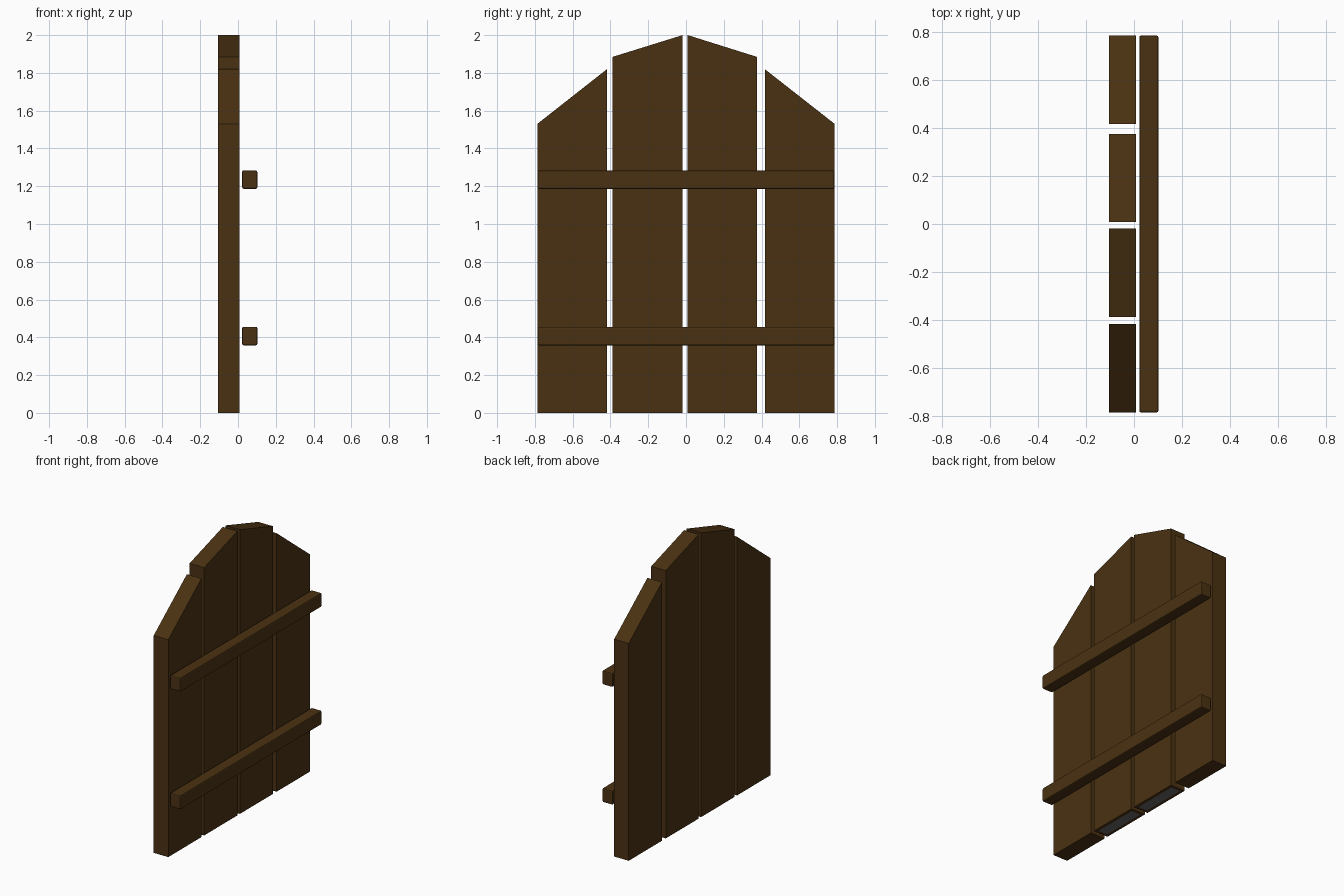
import bpy, bmesh

if "Cube" in bpy.data.objects:
    bpy.data.objects.remove(bpy.data.objects["Cube"])


def make_mat(name, col):
    m = bpy.data.materials.new(name)
    m.diffuse_color = (*col, 1)
    m.use_nodes = True
    m.node_tree.nodes["Principled BSDF"].inputs["Base Color"].default_value = m.diffuse_color
    return m


wood = make_mat("dark brown wood", (0.068, 0.031, 0.006))
grey = make_mat("grey", (0.13, 0.13, 0.13))
X0, X1 = -0.105, 0.008


def finish(bm, name):
    bmesh.ops.recalc_face_normals(bm, faces=bm.faces[:])
    me = bpy.data.meshes.new(name)
    bm.to_mesh(me)
    bm.free()
    me.materials.append(wood)
    me.materials.append(grey)
    ob = bpy.data.objects.new(name, me)
    bpy.context.collection.objects.link(ob)
    return ob


def plank(name, y0, y1, z0, z1, patch):
    # slanted-top board extruded through its thickness
    bm = bmesh.new()
    prof = [(y0, 0), (y1, 0), (y1, z1), (y0, z0)]
    f = bm.faces.new([bm.verts.new((X0, y, z)) for y, z in prof])
    r = bmesh.ops.extrude_face_region(bm, geom=[f])
    bmesh.ops.translate(bm, vec=(X1 - X0, 0, 0),
                        verts=[v for v in r["geom"] if isinstance(v, bmesh.types.BMVert)])
    bmesh.ops.recalc_face_normals(bm, faces=bm.faces[:])
    if patch:  # grey patch on the underside
        base = [f for f in bm.faces if f.normal.z < -0.9]
        bmesh.ops.inset_region(bm, faces=base, thickness=0.03)
        base[0].material_index = 1
    finish(bm, name)


# four boards
plank("board_outer_left", -0.787, -0.418, 1.53, 1.82, False)
plank("board_inner_left", -0.388, -0.018, 1.885, 2.0, True)
plank("board_inner_right", 0.009, 0.375, 2.0, 1.885, True)
plank("board_outer_right", 0.417, 0.787, 1.82, 1.53, False)

# two cross rails with softened edges
for name, z in (("rail_lower", 0.407), ("rail_upper", 1.235)):
    bm = bmesh.new()
    bmesh.ops.create_cube(bm, size=1)
    for v in bm.verts:
        v.co = (0.062 + v.co.x * 0.08, v.co.y * 1.574, z + v.co.z * 0.098)
    bmesh.ops.bevel(bm, geom=bm.edges[:], offset=0.008, segments=2, profile=0.5, affect='EDGES')
    finish(bm, name)
